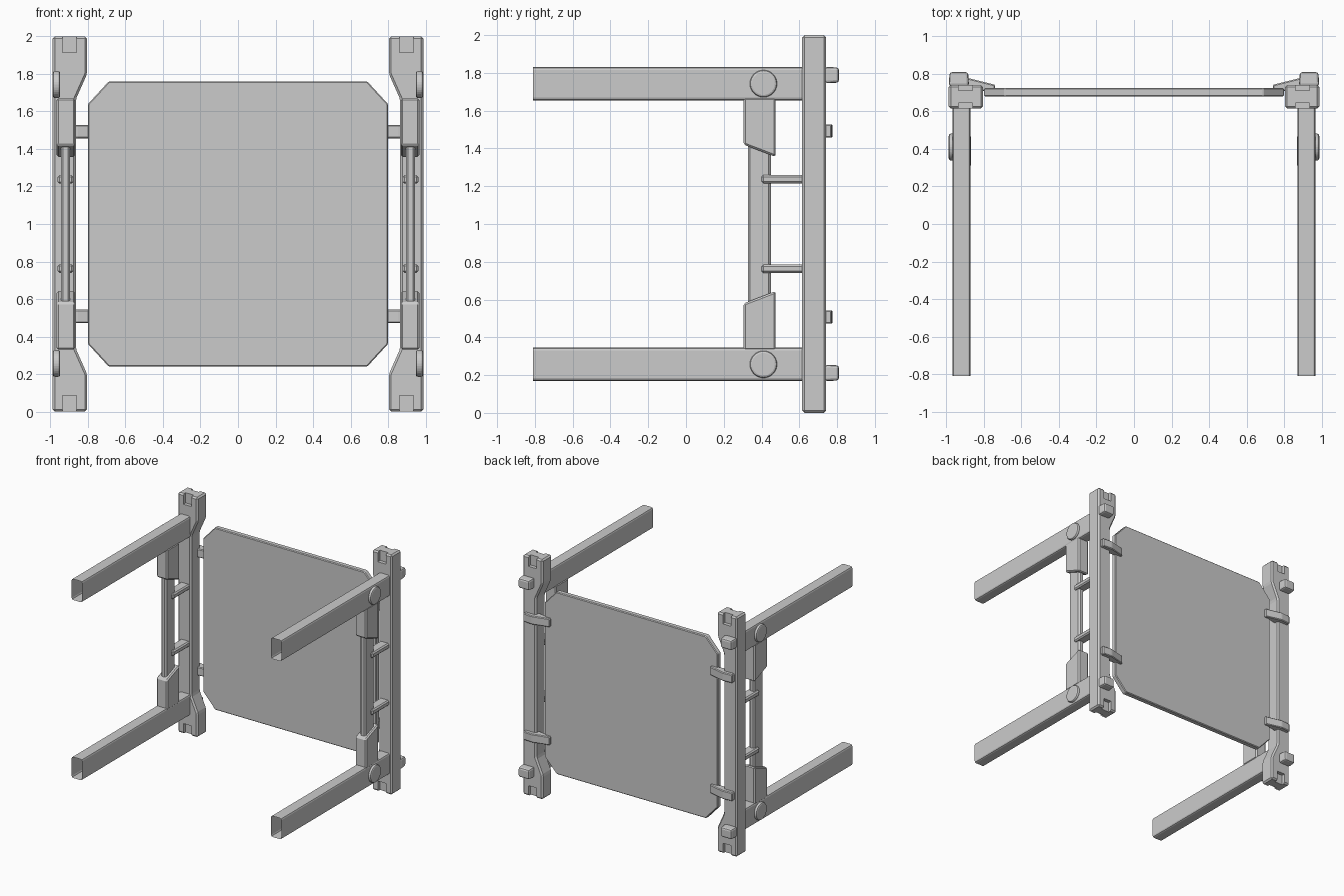
import bpy, bmesh
from mathutils import Vector

cube = bpy.data.objects.get("Cube")
if cube:
    bpy.data.objects.remove(cube, do_unlink=True)

grey = bpy.data.materials.new("light_grey")
grey.use_nodes = True
grey.diffuse_color = (0.6, 0.6, 0.6, 1)
bsdf = next(n for n in grey.node_tree.nodes if n.type == "BSDF_PRINCIPLED")
bsdf.inputs["Base Color"].default_value = (0.6, 0.6, 0.6, 1)
bsdf.inputs["Roughness"].default_value = 0.7


def prism(name, points, axis, low, high, bevel=0.01, segments=1, taper=0):
    """Extrude a 2D outline along an axis, then bevel every edge."""
    bm = bmesh.new()

    def place(p, d):
        co = list(p)
        co.insert("xyz".index(axis), d)
        return Vector(co)

    face = bm.faces.new([bm.verts.new(place(p, low)) for p in points])
    moved = bmesh.ops.extrude_face_region(bm, geom=[face])["geom"]
    ends = [v for v in moved if isinstance(v, bmesh.types.BMVert)]
    shift = place((0, 0), high - low)
    centre = sum((v.co for v in ends), Vector()) / len(ends)
    for v in ends:
        v.co = v.co.lerp(centre, taper) + shift
    bmesh.ops.recalc_face_normals(bm, faces=bm.faces)
    if bevel:
        bmesh.ops.bevel(bm, geom=list(bm.edges), offset=bevel, segments=segments,
                        profile=0.5, affect="EDGES", clamp_overlap=True)
    mesh = bpy.data.meshes.new(name)
    bm.to_mesh(mesh)
    bm.free()
    mesh.materials.append(grey)
    obj = bpy.data.objects.new(name, mesh)
    bpy.context.collection.objects.link(obj)
    return obj


def rect(a, b, c, d):
    return [(a, c), (b, c), (b, d), (a, d)]


def mirror(obj, x=True, z=True):
    """Repeat a part across the centre line and across mid height."""
    pivot = bpy.data.objects.get("mirror_centre")
    if not pivot:
        pivot = bpy.data.objects.new("mirror_centre", None)
        pivot.location.z = 1
        pivot.hide_render = True
        bpy.context.collection.objects.link(pivot)
    mod = obj.modifiers.new("mirror", "MIRROR")
    mod.use_axis = (x, False, z)
    mod.mirror_object = pivot
    mod.use_mirror_merge = False
    return obj


# Upright posts, flared inward at both ends
half = [(0.865, 0.335), (0.805, 0.20), (0.805, 0.005)]
inner = [(x, 2 - z) for x, z in reversed(half)] + half
post = prism("upright_post", [(0.988, 0), (0.988, 2)] + [(x, min(2, max(0, round(z, 1) if z < 0.01 or z > 1.99 else z))) for x, z in inner],
             "y", 0.615, 0.742, 0.012)

# Notches in the front and back of each post end
for y0, y1 in ((0.55, 0.645), (0.712, 0.80)):
    for z0, z1 in ((-0.1, 0.085), (1.915, 2.1)):
        cutter = prism("notch_cutter", rect(0.86, 0.935, y0, y1), "z", z0, z1, 0)
        cutter.hide_render = True
        cutter.hide_viewport = True
        cutter.display_type = "WIRE"
        cut = post.modifiers.new("notch", "BOOLEAN")
        cut.object = cutter
        cut.operation = "DIFFERENCE"
        cut.solver = "EXACT"
mirror(post, z=False)

# Back panel with clipped corners
corner = [(0.80, 1.64), (0.69, 1.76)]
right = [(x, 2 - z) for x, z in reversed(corner)] + corner
prism("back_panel", right + [(-x, z) for x, z in reversed(right)],
      "y", 0.68, 0.725, 0.006)

# Forward arms: thin-walled tubes, open at the front end
arm = prism("forward_arm", rect(0.872, 0.968, 1.655, 1.83), "y", -0.81, 0.63, 0)
bm = bmesh.new()
bm.from_mesh(arm.data)
bmesh.ops.delete(bm, geom=[f for f in bm.faces if abs(f.normal.y) > 0.9],
                 context="FACES_ONLY")
long_edges = [e for e in bm.edges if e.calc_length() > 1]
bmesh.ops.bevel(bm, geom=long_edges, offset=0.014, segments=2, profile=0.5,
                affect="EDGES")
bm.to_mesh(arm.data)
bm.free()
mirror(arm)

# Round hinge caps on the outside of the arms
bpy.ops.mesh.primitive_cylinder_add(vertices=32, radius=0.072, depth=0.04,
                                    location=(0.968, 0.41, 1.743),
                                    rotation=(0, 1.5708, 0))
cap = bpy.context.object
cap.name = "hinge_cap"
cap.data.materials.append(grey)
bpy.ops.object.transform_apply(location=True, rotation=True)
bev = cap.modifiers.new("rim", "BEVEL")
bev.width = 0.012
bev.segments = 2
mirror(cap)

# Slanted sleeves, the struts they hold, and pegs back to the posts
mirror(prism("strut_sleeve", [(0.305, 1.67), (0.305, 1.42), (0.475, 1.355), (0.475, 1.67)],
             "x", 0.868, 0.968, 0.01))
mirror(prism("strut", rect(0.895, 0.945, 0.328, 0.45), "z", 0.55, 1.45, 0.012), z=False)
mirror(prism("strut_peg", rect(0.878, 0.962, 1.215, 1.26), "y", 0.40, 0.63, 0.01))

# Blocks on the back of the posts, and clips that hold the panel
mirror(prism("back_block", rect(0.88, 0.988, 1.745, 1.832), "y", 0.735, 0.81, 0.014, 2, 0.08))
mirror(prism("panel_clip", [(0.965, 0.735), (0.965, 0.77), (0.88, 0.777), (0.74, 0.742),
                            (0.74, 0.718), (0.86, 0.70)], "z", 1.457, 1.528, 0.006))
